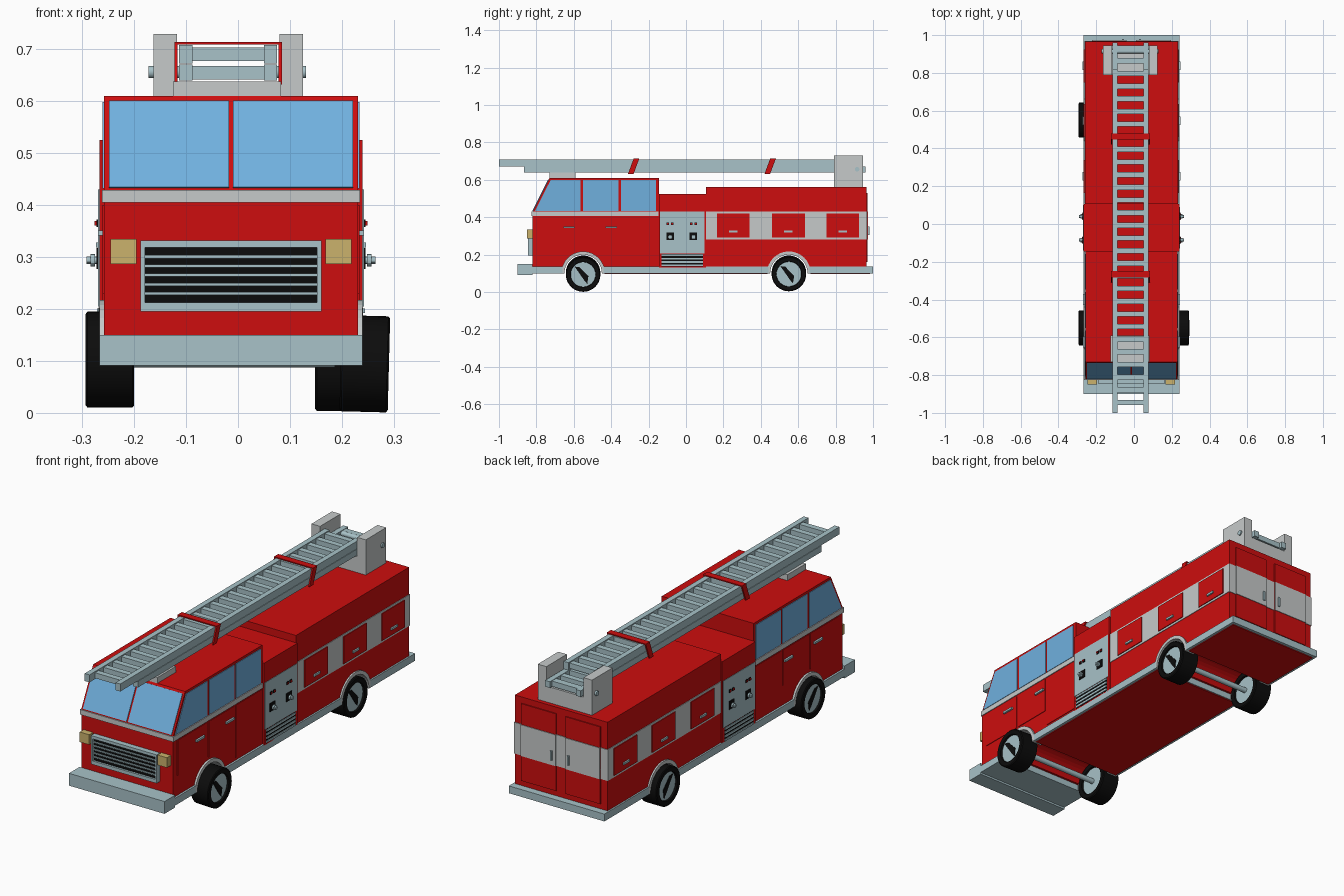
import bpy, bmesh, math
from mathutils import Matrix, Vector

if "Cube" in bpy.data.objects:
    bpy.data.objects.remove(bpy.data.objects["Cube"])

CX = -0.0135   # centre line of the truck
LX = -0.0055   # ladder offset from the centre line


def mat(name, rgb):
    m = bpy.data.materials.new(name)
    lin = [((c / 255 + 0.055) / 1.055) ** 2.4 if c > 10 else c / 255 / 12.92 for c in rgb]
    m.diffuse_color = (*lin, 1)
    m.use_nodes = True
    m.node_tree.nodes["Principled BSDF"].inputs["Base Color"].default_value = m.diffuse_color
    return m


RED = mat("fire red", (205, 13, 14))
STEEL = mat("blue grey steel", (168, 194, 200))
PALE = mat("pale grey", (198, 202, 202))
GLASS = mat("window blue", (112, 176, 222))
BLACK = mat("rubber black", (12, 12, 12))
GOLD = mat("lamp gold", (203, 178, 108))


def box(bm, x0, x1, y0, y1, z0, z1):
    m = Matrix.LocRotScale(Vector(((x0 + x1) / 2, (y0 + y1) / 2, (z0 + z1) / 2)), None,
                           Vector((abs(x1 - x0), y1 - y0, z1 - z0)))
    bmesh.ops.create_cube(bm, size=1, matrix=m)


def prism(bm, pts, x0, x1):
    """Extrude a (y, z) outline along x."""
    f = bm.faces.new([bm.verts.new((x0, y, z)) for y, z in pts])
    r = bmesh.ops.extrude_face_region(bm, geom=[f])
    bmesh.ops.translate(bm, vec=(x1 - x0, 0, 0),
                        verts=[v for v in r["geom"] if isinstance(v, bmesh.types.BMVert)])


def rod(bm, x0, x1, y, z, r, r2=None, seg=16):
    m = Matrix.Translation(((x0 + x1) / 2, y, z)) @ Matrix.Rotation(math.pi / 2, 4, "Y")
    bmesh.ops.create_cone(bm, cap_ends=True, segments=seg, radius1=r,
                          radius2=r if r2 is None else r2, depth=x1 - x0, matrix=m)


def make(name, material, build, smooth=False, loc=(CX, 0, 0), tilt=0):
    bm = bmesh.new()
    build(bm)
    bmesh.ops.recalc_face_normals(bm, faces=bm.faces)
    me = bpy.data.meshes.new(name)
    bm.to_mesh(me)
    bm.free()
    me.materials.append(material)
    ob = bpy.data.objects.new(name, me)
    bpy.context.collection.objects.link(ob)
    ob.location = loc
    ob.rotation_euler.y = tilt
    if smooth:
        bpy.ops.object.select_all(action="DESELECT")
        ob.select_set(True)
        bpy.context.view_layer.objects.active = ob
        bpy.ops.object.shade_smooth_by_angle()
    return ob


def boxes(name, material, *dims):
    return make(name, material, lambda bm: [box(bm, *d) for d in dims])


def both(name, material, x, t, outlines):
    """Plates of thickness t with (y, z) outlines on both flanks."""
    make(name, material, lambda bm: [prism(bm, o, s * (x - 0.002), s * (x + t))
                                     for s in (-1, 1) for o in outlines])


def rect(y0, y1, z0, z1):
    return [(y0, z0), (y1, z0), (y1, z1), (y0, z1)]


def arc(yc, r, a0=0.0, a1=math.pi, n=16):
    return [(yc - r * math.cos(a0 + (a1 - a0) * i / n),
             0.1 + r * math.sin(a0 + (a1 - a0) * i / n)) for i in range(n + 1)]


# Body sections with wheel wells
a = math.asin(0.03 / 0.104)
well = lambda y: arc(y, 0.104, a, math.pi - a)
make("cab", RED, lambda bm: prism(bm, [(-0.82, 0.13), *well(-0.55), (-0.145, 0.13), (-0.145, 0.61),
                                       (-0.73, 0.61), (-0.82, 0.43)], -0.244, 0.244))
boxes("pump_section", RED, (-0.2535, 0.2535, -0.145, 0.107, 0.13, 0.525))
make("rear_body", RED, lambda bm: prism(bm, [(0.107, 0.13), *well(0.55), (0.965, 0.13),
                                             (0.965, 0.56), (0.107, 0.56)], -0.246, 0.246))

# Skirt, bumper, underside, fenders
boxes("skirt", STEEL, (-0.2535, 0.2535, -0.82, -0.66, 0.1, 0.135),
      (-0.2535, 0.2535, -0.44, 0.44, 0.1, 0.135), (-0.2535, 0.2535, 0.66, 1.0, 0.1, 0.135))
boxes("front_bumper", STEEL, (-0.2535, 0.2535, -0.9, -0.82, 0.091, 0.15))
boxes("underside", RED, (-0.24, 0.24, -0.435, 0.435, 0.096, 0.102),
      (-0.24, 0.24, 0.665, 0.985, 0.096, 0.102))
make("fender_trim", PALE, lambda bm: [
    prism(bm, arc(y, 0.117) + arc(y, 0.1)[::-1], s * 0.2, s * 0.2535)
    for y in (-0.55, 0.55) for s in (-1, 1)])

# Cab trim, windows, doors
boxes("cab_stripe", PALE, (-0.248, 0.248, -0.825, -0.146, 0.405, 0.429))
both("side_windows", GLASS, 0.244, 0.003, [
    [(-0.808, 0.432), (-0.565, 0.432), (-0.565, 0.598), (-0.724, 0.598)],
    rect(-0.55, -0.36, 0.432, 0.598), rect(-0.348, -0.16, 0.432, 0.598)])
both("cab_doors", RED, 0.244, 0.003, [
    rect(-0.79, -0.57, 0.23, 0.4), rect(-0.555, -0.362, 0.23, 0.4), rect(-0.35, -0.155, 0.15, 0.4)])


def windshield(bm):
    n = Vector((0, -0.894, 0.447))
    for x0, x1 in ((-0.235, -0.004), (0.004, 0.235)):
        f = [Vector((x, -0.82 + 0.5 * (z - 0.43), z)) for x, z in
             ((x0, 0.433), (x1, 0.433), (x1, 0.6), (x0, 0.6))]
        lo = [bm.verts.new(p - n * 0.002) for p in f]
        hi = [bm.verts.new(p + n * 0.003) for p in f]
        bm.faces.new(hi)
        bm.faces.new(lo[::-1])
        for i in range(4):
            j = (i + 1) % 4
            bm.faces.new((lo[i], lo[j], hi[j], hi[i]))


make("windshield", GLASS, windshield)

# Grille and headlights
boxes("grille_back", BLACK, (-0.168, 0.168, -0.836, -0.818, 0.21, 0.32))
boxes("grille_frame", STEEL, (-0.1745, 0.1745, -0.846, -0.818, 0.195, 0.212),
      (-0.1745, 0.1745, -0.846, -0.818, 0.318, 0.332),
      (-0.1745, -0.1655, -0.846, -0.818, 0.212, 0.318), (0.1655, 0.1745, -0.846, -0.818, 0.212, 0.318),
      *[(-0.1655, 0.1655, -0.842, -0.83, 0.212 + 0.0177 * i - 0.003, 0.212 + 0.0177 * i + 0.003)
        for i in range(1, 6)])
boxes("headlights", GOLD, *[(s * 0.2065 - 0.025, s * 0.2065 + 0.025, -0.85, -0.818, 0.287, 0.335)
                            for s in (-1, 1)])

# Pump panel: gauges, levers, outlets, steps
both("pump_panel", STEEL, 0.2535, 0.002, [rect(-0.14, 0.1, 0.205, 0.43)])
both("step_recess", BLACK, 0.2535, 0.001, [rect(-0.13, 0.09, 0.135, 0.203)])
both("step_bars", STEEL, 0.2535, 0.004, [rect(-0.13, 0.09, z, z + 0.009)
                                         for z in (0.138, 0.156, 0.174, 0.192)])
ports = (-0.085, 0.04)
both("outlet_plates", BLACK, 0.2535, 0.005, [rect(y - 0.02, y + 0.02, 0.277, 0.317) for y in ports])
both("gauges", BLACK, 0.2535, 0.005, [rect(y + d - 0.007, y + d + 0.007, 0.358, 0.372)
                                      for y in ports for d in (-0.012, 0.012)])
both("levers", RED, 0.2535, 0.009, [rect(y + d - 0.004, y + d + 0.004, 0.361, 0.369)
                                    for y in ports for d in (-0.012, 0.012)])


def outlets(bm):
    for y in ports:
        for s in (-1, 1):
            for x0, x1, r in ((0.25, 0.268, 0.007), (0.262, 0.27, 0.012), (0.27, 0.278, 0.007)):
                rod(bm, min(s * x0, s * x1), max(s * x0, s * x1), y, 0.294, r, seg=12)


make("hose_outlets", STEEL, outlets, True)

# Rear band, lockers, rear doors, handles
boxes("rear_band", PALE, (-0.249, 0.249, 0.108, 0.968, 0.28, 0.43))
lockers = (0.165, 0.46, 0.75)
both("locker_doors", RED, 0.249, 0.004, [rect(y, y + 0.175, 0.29, 0.42) for y in lockers])
rear = ((-0.21, -0.025), (0.025, 0.21))
boxes("rear_doors", RED, *[(x0, x1, 0.96, 0.97, 0.16, 0.53) for x0, x1 in rear])
boxes("rear_door_bands", PALE, *[(x0, x1, 0.966, 0.973, 0.28, 0.43) for x0, x1 in rear])
boxes("rear_handles", STEEL, *[(x - 0.005, x + 0.005, 0.97, 0.98, 0.305, 0.35) for x in (-0.045, 0.045)])
both("cab_handles", STEEL, 0.244, 0.012, [rect(y, y + 0.06, 0.341, 0.351) for y in (-0.655, -0.43)])
both("locker_handles", STEEL, 0.25, 0.01, [rect(y + 0.065, y + 0.11, 0.318, 0.328) for y in lockers])


# Wheels and axles
def tyre(bm):
    prof = [(0.066, 0.035), (0.068, 0.045), (0.088, 0.0465), (0.0925, 0.043)]
    prof += [(r, -x) for r, x in reversed(prof)]
    n = 32
    rings = [[bm.verts.new((x, r * math.cos(k * math.tau / n), r * math.sin(k * math.tau / n)))
              for r, x in prof] for k in range(n)]
    for k in range(n):
        p, q = rings[k], rings[(k + 1) % n]
        for i in range(len(prof)):
            j = (i + 1) % len(prof)
            bm.faces.new((p[i], p[j], q[j], q[i]))


wedge = [(-0.045, 0.042), (-0.02, 0.04), (0.028, -0.01), (0.022, -0.05), (0.005, -0.03)]
wheels = (("front_left", -0.2465, -0.55, 0.1025, 0), ("rear_left", -0.2465, 0.55, 0.1025, 0),
          ("front_right", 0.244, -0.55, 0.0945, math.radians(1.5)), ("rear_right", 0.195, 0.55, 0.096, 0))
for name, x, y, z, tilt in wheels:
    s = 1 if x > 0 else -1
    make(name + "_tyre", BLACK, tyre, True, (x, y, z), tilt)
    make(name + "_hub", STEEL, lambda bm: rod(bm, -0.036, 0.036, 0, 0, 0.067, seg=32), True, (x, y, z), tilt)
    make(name + "_hub_slot", BLACK, lambda bm: prism(bm, wedge, s * 0.034, s * 0.039), False, (x, y, z), tilt)
make("axles", STEEL, lambda bm: [rod(bm, -0.22, 0.2, y, 0.1, 0.013) for y in (-0.55, 0.55)], True)


# Ladders, supports, straps
def ladder(y0, y1, z0, z1):
    def build(bm):
        for s in (-1, 1):
            box(bm, LX + s * 0.0945, LX + s * 0.069, y0, y1, z0, z1)
        zc = (z0 + z1) / 2
        n = int((y1 - y0 - 0.06) / 0.067)
        for i in range(n + 1):
            y = y0 + 0.055 + 0.067 * i
            box(bm, LX - 0.07, LX + 0.07, y - 0.014, y + 0.014, zc - 0.013, zc + 0.013)
    return build


make("upper_ladder", STEEL, ladder(-1.0, 0.82, 0.672, 0.708))
make("lower_ladder", STEEL, ladder(-0.866, 0.96, 0.64, 0.67))
boxes("front_ladder_rest", PALE, (LX - 0.106, LX + 0.102, -0.73, -0.59, 0.605, 0.638))
boxes("rear_ladder_mount", PALE, (LX - 0.1, LX + 0.1, 0.79, 0.945, 0.555, 0.636),
      *[(LX + s * 0.0985, LX + s * 0.144, 0.79, 0.945, 0.555, 0.729) for s in (-1, 1)])
make("mount_pin", STEEL, lambda bm: rod(bm, LX - 0.153, LX + 0.15, 0.915, 0.656, 0.012), True)


def straps(bm):
    for y in (-0.31, 0.42):
        for s in (-1, 1):
            prism(bm, [(y, 0.632), (y + 0.03, 0.632), (y + 0.06, 0.713), (y + 0.03, 0.713)],
                  LX + s * 0.097, LX + s * 0.1035)
        box(bm, LX - 0.1035, LX + 0.1035, y + 0.028, y + 0.06, 0.7085, 0.7135)


make("ladder_straps", RED, straps)
